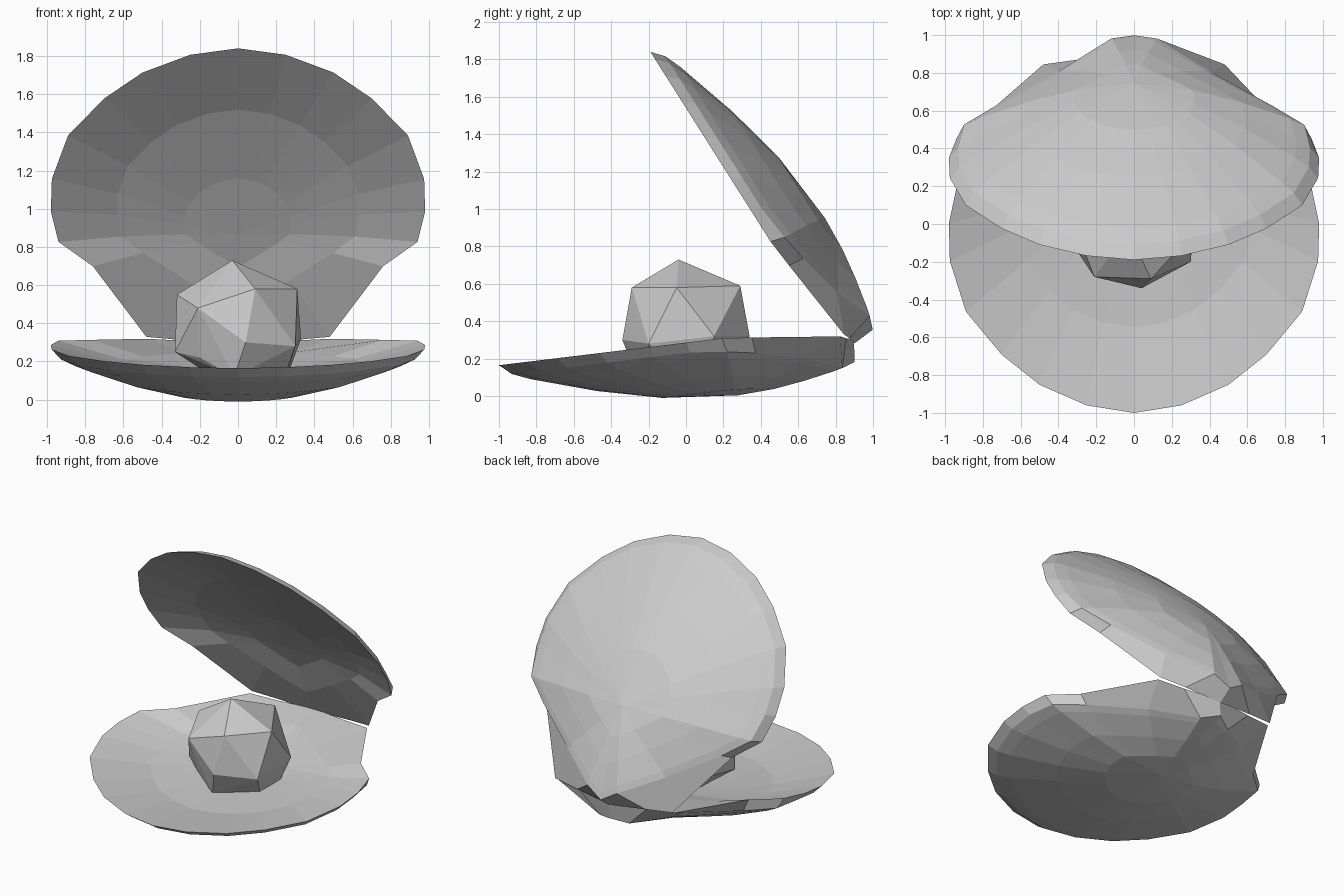
import bpy
import bmesh
from mathutils import Vector

if "Cube" in bpy.data.objects:
    bpy.data.objects.remove(bpy.data.objects["Cube"], do_unlink=True)

grey = bpy.data.materials.new("shell_grey")
grey.use_nodes = True
COLOUR = (0.6, 0.6, 0.6, 1)
grey.diffuse_color = COLOUR
grey.node_tree.nodes["Principled BSDF"].inputs["Base Color"].default_value = COLOUR


def finish(name, bm):
    bmesh.ops.recalc_face_normals(bm, faces=bm.faces)
    mesh = bpy.data.meshes.new(name)
    bm.to_mesh(mesh)
    bm.free()
    mesh.materials.append(grey)
    obj = bpy.data.objects.new(name, mesh)
    bpy.context.collection.objects.link(obj)
    return obj


def mirrored(half):
    return half + [(-x, t, d) for x, t, d in half[-2:0:-1]]


MIDDLE = 1.25
APEX = .313
# Half outlines: width, distance from the lip, depth
LIP = [(0, 0, 0), (.25, .04, 0), (.5, .15, 0), (.7, .31, 0),
       (.89, .54, 0), (.975, .81, 0), (.98, 1.01, 0)]
RIM = mirrored(LIP + [(.94, 1.2, 0), (.76, 1.36, .015), (.48, 1.83, .066),
                      (.28, 1.86, .08), (0, 1.9, .09)])
# Teardrop edge of the domed body, narrowing to the hinge between thin wings
RIDGE = mirrored([(x * .95, MIDDLE + (t - MIDDLE) * .95, .055) for x, t, d in LIP]
                 + [(.9, 1.22, .075), (.73, 1.37, .1), (.4, 1.62, .155),
                    (.12, 1.82, .235), (0, 1.89, .21)])


def scaled_ridge(scale, depth_rule):
    return [(x * scale, MIDDLE + (t - MIDDLE) * scale, depth_rule(d)) for x, t, d in RIDGE]


# Rings from rim to middle
OUTER = [RIDGE] + [scaled_ridge(s, lambda d: d + (APEX - d) * rise)
                   for s, rise in [(.92, .15), (.63, .56), (.34, .865)]]
INNER = [scaled_ridge(s, lambda d: depth) for s, depth in [(.68, .1), (.3, .14)]]


def add_side(bm, rim, rings, apex_depth, place):
    previous = rim
    for points in rings:
        ring = [bm.verts.new(place(*p)) for p in points]
        for i in range(len(ring)):
            j = (i + 1) % len(ring)
            bm.faces.new((previous[i], previous[j], ring[j], ring[i]))
        previous = ring
    apex = bm.verts.new(place(0, MIDDLE, apex_depth))
    for i in range(len(previous)):
        bm.faces.new((previous[i], previous[(i + 1) % len(previous)], apex))


def shell(name, lip, along, outward):
    lip, along, outward = Vector(lip), Vector(along), Vector(outward)

    def place(x, t, d):
        return lip + Vector((x, 0, 0)) + along * t + outward * d

    bm = bmesh.new()
    rim = [bm.verts.new(place(*p)) for p in RIM]
    add_side(bm, rim, OUTER, APEX, place)
    add_side(bm, rim, INNER, .145, place)
    finish(name, bm)


# Two matching shells, open at the back hinge
shell("lower_shell", (0, -1, .165), (0, .993, .12), (0, .12, -.993))
shell("upper_shell", (0, -.19, 1.84), (0, .535, -.845), (0, .845, .535))

# Faceted pearl
PEARL = [(-.03, -.04, .73), (.09, -.29, .58), (.31, -.05, .58), (.1, .29, .59),
         (-.32, 0, .55), (-.21, -.28, .48), (-.2, .27, .5), (.04, -.34, .3),
         (.3, -.2, .28), (.33, .15, .32), (.05, .34, .32), (-.31, .2, .3),
         (-.33, -.1, .25), (-.2, -.2, .22), (-.02, -.27, .12), (.25, -.1, .14),
         (.25, .1, .1), (-.1, .25, .1)]
bm = bmesh.new()
for point in PEARL:
    bm.verts.new(point)
bmesh.ops.convex_hull(bm, input=bm.verts)
finish("pearl", bm)
